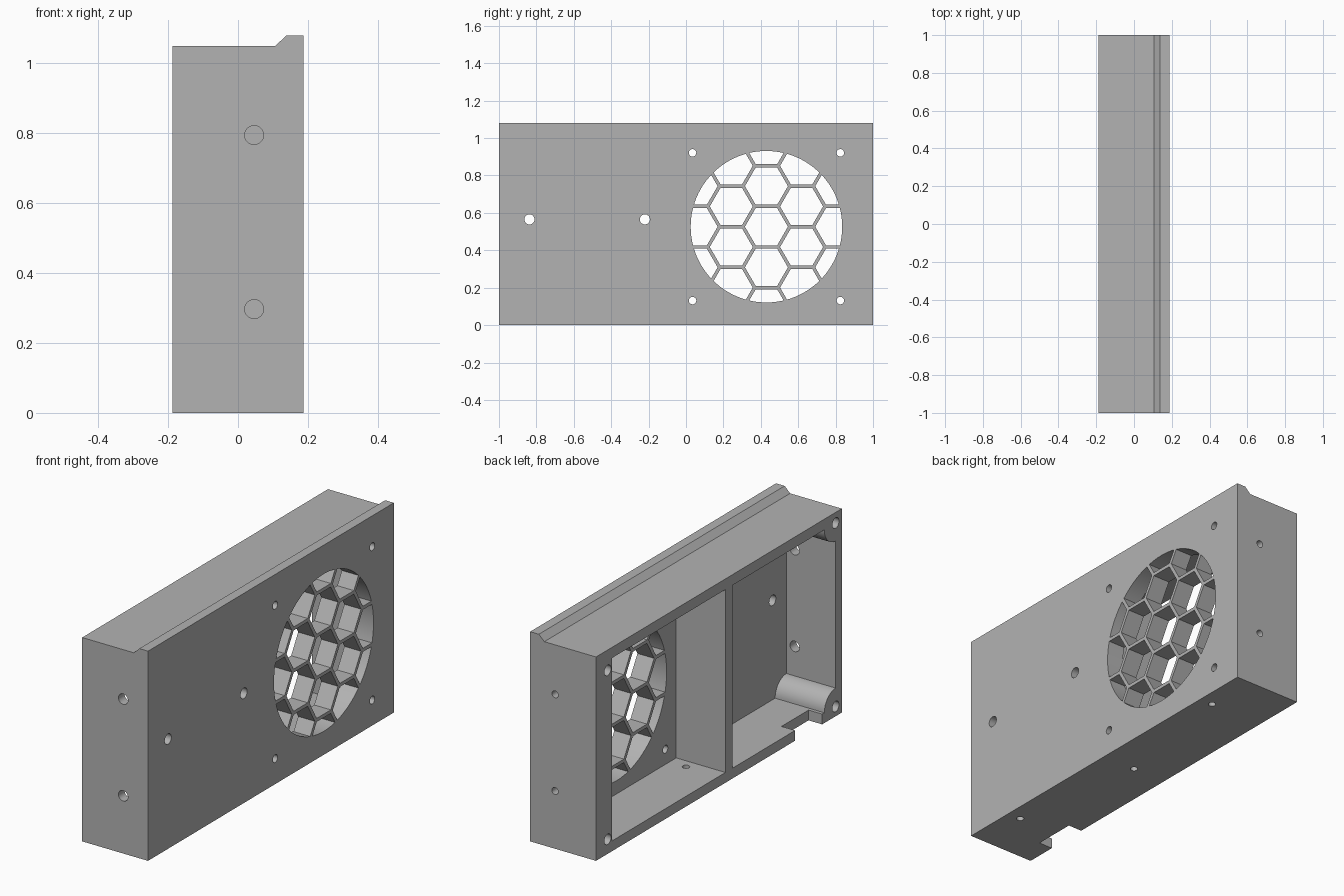
import bpy, bmesh
from math import sin, cos, pi, sqrt

if "Cube" in bpy.data.objects:
    bpy.data.objects.remove(bpy.data.objects["Cube"], do_unlink=True)

grey = bpy.data.materials.new("light_grey")
grey.use_nodes = True
COLOUR = (0.45, 0.45, 0.45, 1)
grey.diffuse_color = COLOUR
grey.node_tree.nodes["Principled BSDF"].inputs["Base Color"].default_value = COLOUR

HALF_X = 0.1875       # half the housing depth
PLATE_BACK = 0.093    # inner face of the front plate
FAN_Y, FAN_Z, FAN_R = 0.43, 0.526, 0.405


def prism(bm, profile, axis, start, end):
    """Extrude a 2D profile along one axis."""
    def place(u, v, a):
        return {"x": (a, u, v), "y": (u, a, v), "z": (u, v, a)}[axis]
    lower = [bm.verts.new(place(u, v, start)) for u, v in profile]
    upper = [bm.verts.new(place(u, v, end)) for u, v in profile]
    faces = [bm.faces.new(lower), bm.faces.new(upper)]
    n = len(profile)
    for i in range(n):
        j = (i + 1) % n
        faces.append(bm.faces.new((lower[i], lower[j], upper[j], upper[i])))
    bmesh.ops.recalc_face_normals(bm, faces=faces)


def circle(u, v, r, n=32):
    return [(u + r * cos(2 * pi * i / n), v + r * sin(2 * pi * i / n)) for i in range(n)]


def rect(u0, u1, v0, v1):
    return [(u0, v0), (u1, v0), (u1, v1), (u0, v1)]


def part(name, prisms):
    bm = bmesh.new()
    for args in prisms:
        prism(bm, *args)
    mesh = bpy.data.meshes.new(name)
    bm.to_mesh(mesh)
    bm.free()
    mesh.materials.append(grey)
    obj = bpy.data.objects.new(name, mesh)
    bpy.context.collection.objects.link(obj)
    return obj


def combine(target, cutter, operation="DIFFERENCE"):
    """Apply a boolean and discard the cutter."""
    mod = target.modifiers.new("cut", "BOOLEAN")
    mod.operation, mod.solver, mod.object = operation, "EXACT", cutter
    bpy.context.view_layer.objects.active = target
    bpy.ops.object.modifier_apply(modifier=mod.name)
    bpy.data.objects.remove(cutter, do_unlink=True)


# Housing block with the chamfered lip along its top edge
outline = [(-HALF_X, 0), (HALF_X, 0), (HALF_X, 1.08), (0.138, 1.08),
           (0.107, 1.05), (-HALF_X, 1.05)]
housing = part("fan_housing", [(outline, "y", -1, 1)])

# Fan compartment
fan_pocket = part("fan_pocket", [(rect(-0.053, 0.87, 0.053, 0.995), "x", -0.4, PLATE_BACK)])
combine(housing, fan_pocket)

# Side compartment, keeping round screw bosses in its outer corners
side_pocket = part("side_pocket", [(rect(-0.95, -0.11, 0.053, 0.995), "x", -0.4, PLATE_BACK)])
bosses = part("bosses", [(circle(-0.95, z, 0.092, 48), "x", -0.6, 0.3) for z in (0.053, 0.995)])
combine(side_pocket, bosses)
combine(housing, side_pocket)

# Cable notch in the bottom wall
notch = part("cable_notch", [(rect(-0.4, -0.11, -0.84, -0.62), "z", -0.1, 0.0535)])
combine(housing, notch)

# Honeycomb grille: hexagonal openings trimmed to the fan circle
pitch, wall = 0.217, 0.018
hex_r = (pitch - wall) / sqrt(3)
cells = []
for col in range(-3, 4):
    for row in range(-3, 4):
        y = FAN_Y + col * pitch * sqrt(3) / 2
        z = FAN_Z + (row + 0.5 * (col % 2)) * pitch
        cells.append((circle(y, z, hex_r, 6), "x", 0.02, 0.3))
grille = part("grille_openings", cells)
disc = part("grille_disc", [(circle(FAN_Y, FAN_Z, FAN_R, 96), "x", -0.02, 0.4)])
combine(grille, disc, "INTERSECT")
combine(housing, grille)

# Screw holes
holes = []
for y in (0.035, 0.825):                       # fan mounting
    for z in (0.131, 0.921):
        holes.append((circle(y, z, 0.02), "x", 0.03, 0.3))
for y in (-0.837, -0.22):                      # plate mounting
    holes.append((circle(y, 0.565, 0.027), "x", 0.03, 0.3))
for z in (0.297, 0.795):                       # both end walls
    holes.append((circle(0.046, z, 0.027), "y", -1.1, -0.9))
    holes.append((circle(0.046, z, 0.018), "y", 0.84, 1.1))
for y, z in ((0.905, 0.075), (0.905, 0.945), (-0.95, 0.05), (-0.95, 0.995)):
    holes.append((circle(y, z, 0.027), "x", -0.3, 0.0))    # rear cover
for x, y, top in ((0.113, -0.72, 0.12), (0, 0, 0.1), (0.113, 0.72, 0.12)):
    holes.append((circle(x, y, 0.018), "z", -0.1, top))    # underside
combine(housing, part("screw_holes", holes))

# Smooth round walls, sharp edges elsewhere
bpy.ops.object.select_all(action="DESELECT")
housing.select_set(True)
bpy.context.view_layer.objects.active = housing
bpy.ops.object.shade_smooth_by_angle(angle=pi / 6)
